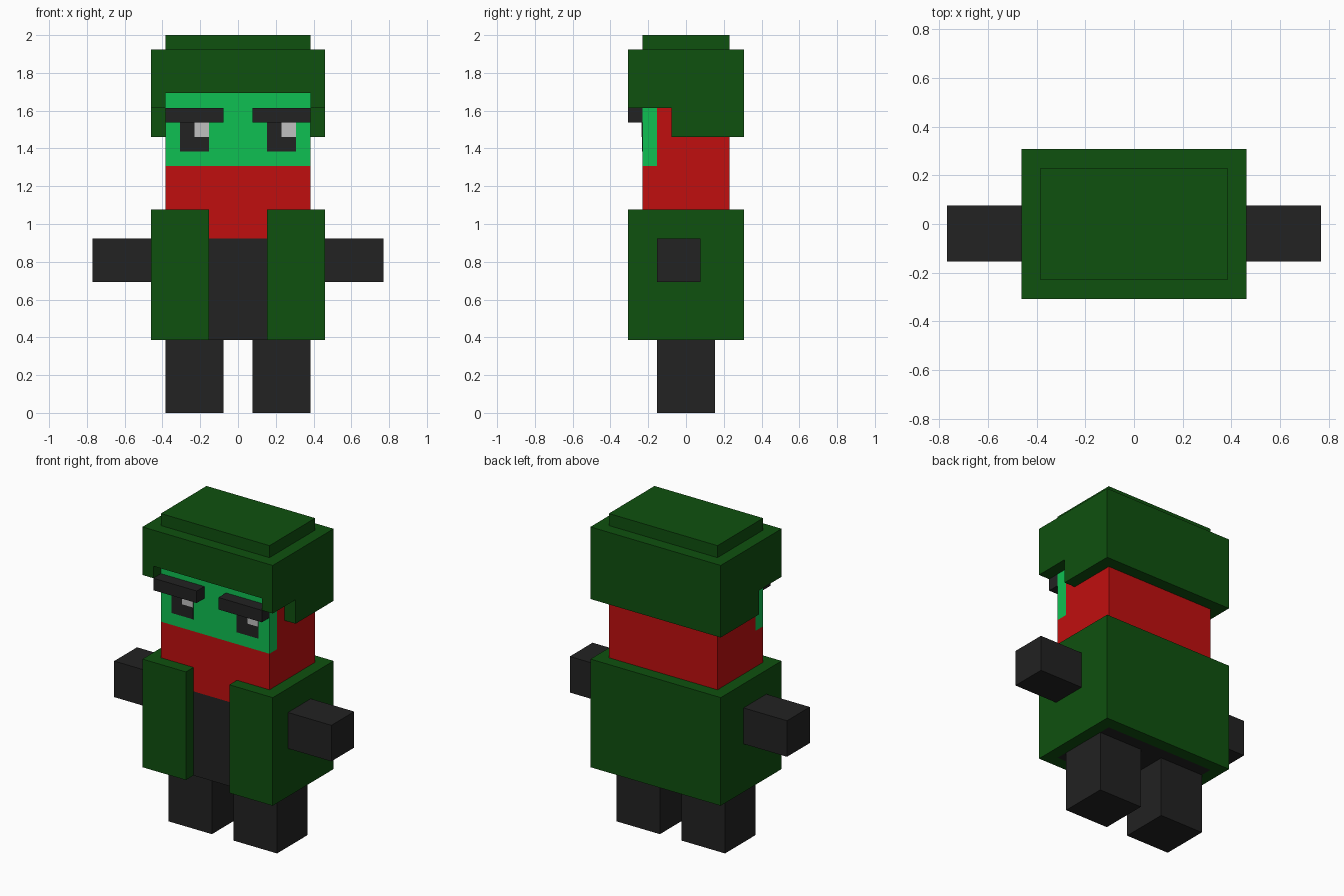
import bpy, bmesh
from mathutils import Vector

if "Cube" in bpy.data.objects:
    bpy.data.objects.remove(bpy.data.objects["Cube"], do_unlink=True)

U = 2 / 26  # one block unit; the figure is 26 units tall


def material(name, rgb):
    m = bpy.data.materials.new(name)
    m.use_nodes = True
    m.diffuse_color = (*rgb, 1)
    bsdf = next(n for n in m.node_tree.nodes if n.type == 'BSDF_PRINCIPLED')
    bsdf.inputs["Base Color"].default_value = (*rgb, 1)
    return m


DARK_GREEN = material("dark green", (0.0048, 0.082, 0.0048))
GREEN = material("bright green", (0.0048, 0.53, 0.085))
RED = material("red", (0.53, 0.0048, 0.0048))
BLACK = material("charcoal", (0.016, 0.016, 0.016))
GREY = material("light grey", (0.53, 0.53, 0.53))


def prism(name, profile, axis, low, high, mat):
    """Extrude a flat outline along x (outline in y, z) or z (outline in x, y)."""
    bm = bmesh.new()
    pts = [(low, a, b) if axis == 'x' else (a, b, low) for a, b in profile]
    face = bm.faces.new([bm.verts.new(Vector(p) * U) for p in pts])
    moved = bmesh.ops.extrude_face_region(bm, geom=[face])["geom"]
    step = Vector((1, 0, 0) if axis == 'x' else (0, 0, 1)) * (high - low) * U
    bmesh.ops.translate(bm, vec=step, verts=[g for g in moved if isinstance(g, bmesh.types.BMVert)])
    bmesh.ops.recalc_face_normals(bm, faces=bm.faces)
    mesh = bpy.data.meshes.new(name)
    bm.to_mesh(mesh)
    bm.free()
    mesh.materials.append(mat)
    ob = bpy.data.objects.new(name, mesh)
    bpy.context.collection.objects.link(ob)
    return ob


def box(name, x, y, z, mat):
    outline = [(x[0], y[0]), (x[1], y[0]), (x[1], y[1]), (x[0], y[1])]
    return prism(name, outline, 'z', z[0], z[1], mat)


# Torso and open coat wrapped around it
box("torso", (-5, 5), (-3, 3), (5, 12), BLACK)
half = [(2, -4), (6, -4), (6, 4)]
inner = [(5, 3), (5, -3), (2, -3)]
coat = half + [(-x, y) for x, y in reversed(half)]
coat += [(-x, y) for x, y in reversed(inner)] + inner
prism("coat", coat, 'z', 5, 14, DARK_GREEN)

# Red head and scarf, stepped back behind the face
prism("head", [(-3, 12), (3, 12), (3, 22), (-2, 22), (-2, 17), (-3, 17)], 'x', -5, 5, RED)
box("face", (-5, 5), (-3, -2), (17, 22), GREEN)

# Hair cap, hollowed out and open over the face
hair = prism("hair", [(-4, 21), (-1, 21), (-1, 19), (4, 19), (4, 25), (-4, 25)],
             'x', -6, 6, DARK_GREEN)
cutter = box("hair_cutter", (-5, 5), (-5, 3), (18, 22), DARK_GREEN)
cutter.hide_render = True
mod = hair.modifiers.new("hollow", 'BOOLEAN')
mod.operation = 'DIFFERENCE'
mod.solver = 'EXACT'
mod.object = cutter
bpy.context.view_layer.objects.active = hair
bpy.ops.object.modifier_apply(modifier=mod.name)
bpy.data.objects.remove(cutter, do_unlink=True)
box("hair_top", (-5, 5), (-3, 3), (25, 26), DARK_GREEN)

# Paired limbs and facial features
for side, s in (("left", 1), ("right", -1)):
    def span(a, b):
        return tuple(sorted((a * s, b * s)))
    box(side + "_leg", span(1, 5), (-2, 2), (0, 5), BLACK)
    box(side + "_arm", span(6, 10), (-2, 1), (9, 12), BLACK)
    box(side + "_eyebrow", span(1, 5), (-4, -3), (20, 21), BLACK)
    box(side + "_eye", span(2, 4), (-3.03, -3), (18, 20), BLACK)
    # Both glints sit on the +x half of the eye
    gx = 3 * s
    box(side + "_eye_glint", (gx, gx + 1), (-3.06, -3.03), (19, 20), GREY)
